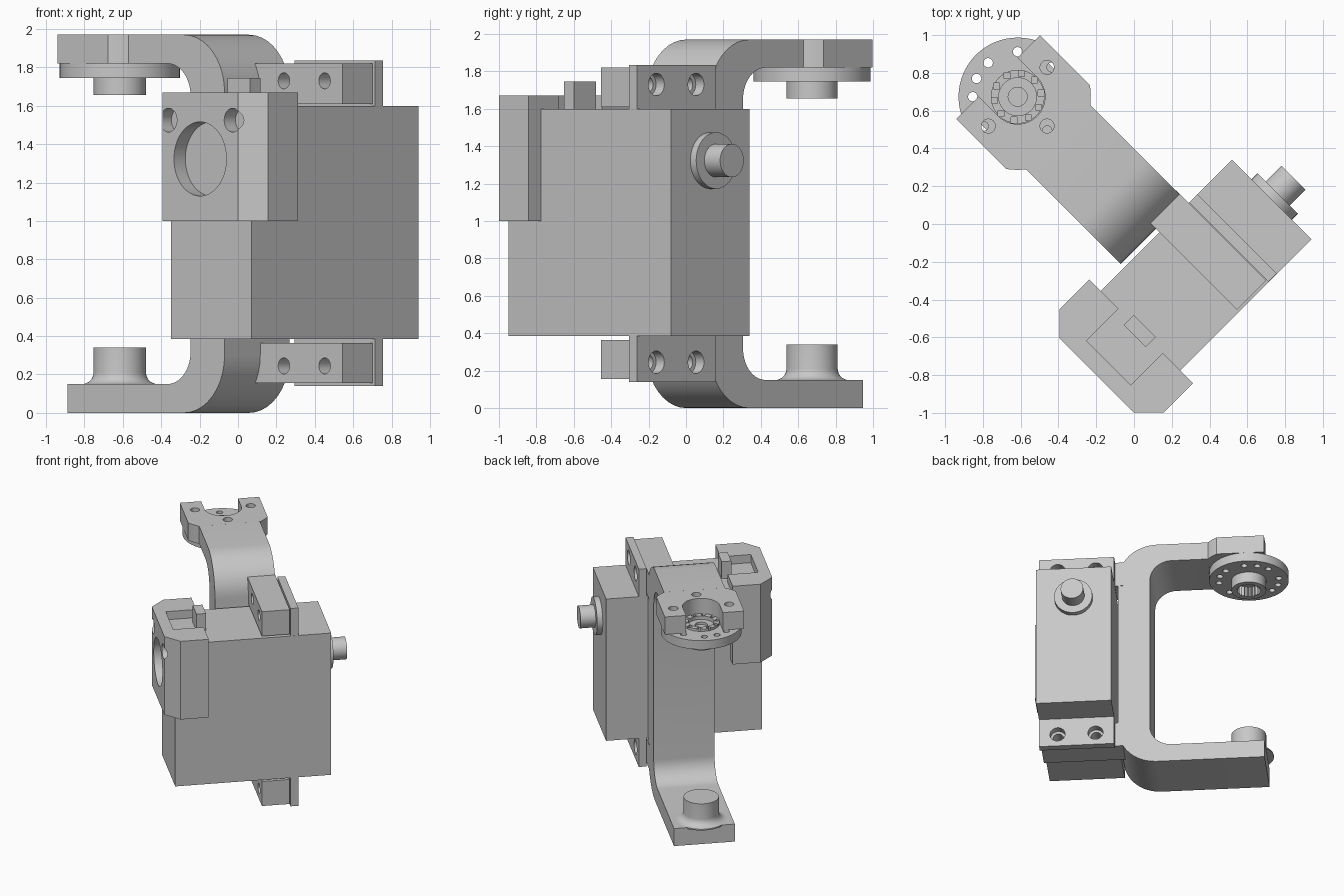
import bpy, bmesh
from math import sin, cos, radians, pi
from mathutils import Matrix

if "Cube" in bpy.data.objects:
    bpy.data.objects.remove(bpy.data.objects["Cube"])

grey = bpy.data.materials.new("plain grey")
grey.use_nodes = True
GREY = (0.58, 0.58, 0.58, 1)
grey.diffuse_color = GREY
grey.node_tree.nodes["Principled BSDF"].inputs["Base Color"].default_value = GREY

# Parts are laid out square, then the assembly is turned about z
TURN = Matrix.Rotation(radians(45), 4, "Z")
HUB_X, HUB_Y = 0.041, 0.912
SHAFT_Y, SHAFT_Z = -0.424, 1.323


def finish(name, bm):
    bmesh.ops.remove_doubles(bm, verts=bm.verts, dist=1e-5)
    bmesh.ops.recalc_face_normals(bm, faces=bm.faces)
    mesh = bpy.data.meshes.new(name)
    bm.to_mesh(mesh)
    bm.free()
    mesh.materials.append(grey)
    obj = bpy.data.objects.new(name, mesh)
    obj.matrix_world = TURN
    bpy.context.collection.objects.link(obj)
    smooth(obj)
    return obj


def smooth(obj):
    obj.data.shade_smooth()
    obj.data.set_sharp_from_angle(angle=radians(32))


def prism(name, outline, lo, hi, axis="z"):
    """Extrude an outline along z, or a (y, z) outline along x."""
    bm = bmesh.new()
    place = (lambda a, b, h: (a, b, h)) if axis == "z" else (lambda a, b, h: (h, a, b))
    face = bm.faces.new([bm.verts.new(place(a, b, lo)) for a, b in outline])
    ext = bmesh.ops.extrude_face_region(bm, geom=[face])
    moved = [v for v in ext["geom"] if isinstance(v, bmesh.types.BMVert)]
    bmesh.ops.translate(bm, verts=moved, vec=place(0, 0, hi - lo))
    return finish(name, bm)


def box(name, x, y, z):
    return prism(name, [(x[0], y[0]), (x[1], y[0]), (x[1], y[1]), (x[0], y[1])], *z)


def arc(cx, cy, r, a0, a1, n=10):
    angles = [radians(a0 + (a1 - a0) * i / n) for i in range(n + 1)]
    return [(cx + r * cos(a), cy + r * sin(a)) for a in angles]


def circle(cx, cy, r, n=32):
    return arc(cx, cy, r, 0, 360 - 360 / n, n - 1)


def lathe(name, profile, cx, cy, n=64):
    """Turn an (r, z) profile about a vertical axis."""
    bm = bmesh.new()
    vs = [bm.verts.new((cx + r, cy, z)) for r, z in profile]
    es = [bm.edges.new(p) for p in zip(vs, vs[1:])]
    bmesh.ops.spin(bm, geom=vs + es, cent=(cx, cy, 0), axis=(0, 0, 1),
                   angle=2 * pi, steps=n, use_merge=True)
    return finish(name, bm)


def cut(obj, cutters):
    for c in cutters:
        c.hide_render = True
        mod = obj.modifiers.new("cut", "BOOLEAN")
        mod.operation, mod.solver, mod.object = "DIFFERENCE", "EXACT", c
    bpy.context.view_layer.update()
    mesh = bpy.data.meshes.new_from_object(
        obj.evaluated_get(bpy.context.evaluated_depsgraph_get()))
    obj.modifiers.clear()
    obj.data = mesh
    for c in cutters:
        bpy.data.objects.remove(c)
    smooth(obj)


# Motor body, top key and rear shaft
box("motor_body", (-0.622, 0.608), (-0.721, -0.127), (0.385, 1.6))
box("top_key", (-0.417, -0.341), (-0.505, -0.34), (1.59, 1.745))
prism("shaft_collar", circle(SHAFT_Y, SHAFT_Z, 0.151, 48), 0.6, 0.652, "x")
prism("rear_shaft", circle(SHAFT_Y, SHAFT_Z, 0.089, 48), 0.6, 0.771, "x")

# Front clamp with a round window, two screw holes and an open top slot
clamp = prism("front_clamp", [
    (-0.375, -0.04), (-0.596, -0.04), (-0.706, -0.15), (-0.706, -0.707),
    (-0.596, -0.817), (-0.375, -0.817), (-0.375, -0.59), (-0.615, -0.59),
    (-0.615, -0.26), (-0.375, -0.26)], 1.0, 1.67)
cut(clamp, [prism("window_cutter", circle(-0.427, 1.323, 0.193, 48), -0.8, -0.6, "x")]
    + [prism("screw_cutter", circle(-0.43 + s * 0.236, 1.525, 0.062), -0.8, -0.623, "x")
       for s in (-1, 1)])

# Mounting ears and bracket blocks, top and bottom, with through holes
for side, ear_z, block_z, hole_z in (
        ("upper", (1.59, 1.835), (1.61, 1.82), 1.73),
        ("lower", (0.14, 0.395), (0.155, 0.365), 0.245)):
    ear = box(side + "_ear", (0.288, 0.35), (-0.72, -0.127), ear_z)
    block = box(side + "_bracket_block", (0.064, 0.283), (-0.707, -0.03), block_z)
    for part, r in ((ear, 0.06), (block, 0.042)):
        cut(part, [prism("bolt_cutter", circle(y, hole_z, r), 0, 0.4, "x")
                   for y in (-0.574, -0.274)])

# C-shaped bracket
c_profile = ([(1.056, 0)] + arc(0.2, 0.3, 0.3, 270, 180) + arc(0.2, 1.67, 0.3, 180, 90)
             + [(0.608, 1.97), (0.608, 1.82)] + arc(0.32, 1.65, 0.17, 90, 180)
             + arc(0.32, 0.32, 0.17, 180, 270) + [(1.056, 0.15)])
prism("c_bracket", c_profile, HUB_X - 0.24, HUB_X + 0.24, "x")

# Forked end of the upper arm, mirrored about the hub
left = arc(0, 0, 0.387, 231.7, 216, 6) + [(-0.313, 0.146), (-0.145, 0.146)]
fork = left + arc(0, 0, 0.145, 180, 360, 24) + [(-x, y) for x, y in reversed(left)]
paw = prism("upper_arm_fork", [(HUB_X + x, HUB_Y + y) for x, y in fork], 1.82, 1.97)
cut(paw, [prism("paw_cutter", circle(HUB_X + x, HUB_Y + y, 0.037), 1.8, 2)
          for x, y in ((-0.22, 0), (0.22, 0), (0, -0.22))])

# Round horn disc with hub, ring of holes, slotted rim and splined bore
horn = lathe("horn_disc", [
    (0, 1.79), (0.05, 1.79), (0.05, 1.81), (0.1, 1.81), (0.1, 1.84), (0.142, 1.84),
    (0.142, 1.82), (0.313, 1.82), (0.313, 1.745), (0.137, 1.745), (0.137, 1.655),
    (0, 1.655)], HUB_X, HUB_Y)
tools = []
for quarter in range(4):
    for offset in (45, 86, 111):
        a = radians(quarter * 90 + offset)
        tools.append(prism("horn_hole_cutter", circle(
            HUB_X + 0.238 * cos(a), HUB_Y + 0.238 * sin(a), 0.025, 16), 1.7, 1.9))
for i in range(10):
    a = radians(36 * i)
    tools.append(prism("slot_cutter", circle(
        HUB_X + 0.125 * cos(a), HUB_Y + 0.125 * sin(a), 0.022, 4), 1.8, 1.9))
teeth = [(HUB_X + r * cos(a), HUB_Y + r * sin(a)) for r, a in
         ((0.1 if i % 2 else 0.085, pi * i / 24) for i in range(48))]
tools.append(prism("spline_cutter", teeth, 1.6, 1.74))
cut(horn, tools)

# Lower pivot boss with a filleted base
lathe("lower_pivot_boss", [(0, 0.14), (0.197, 0.14)]
      + arc(0.197, 0.21, 0.06, 270, 180, 8) + [(0.137, 0.34), (0, 0.34)], HUB_X, HUB_Y)
